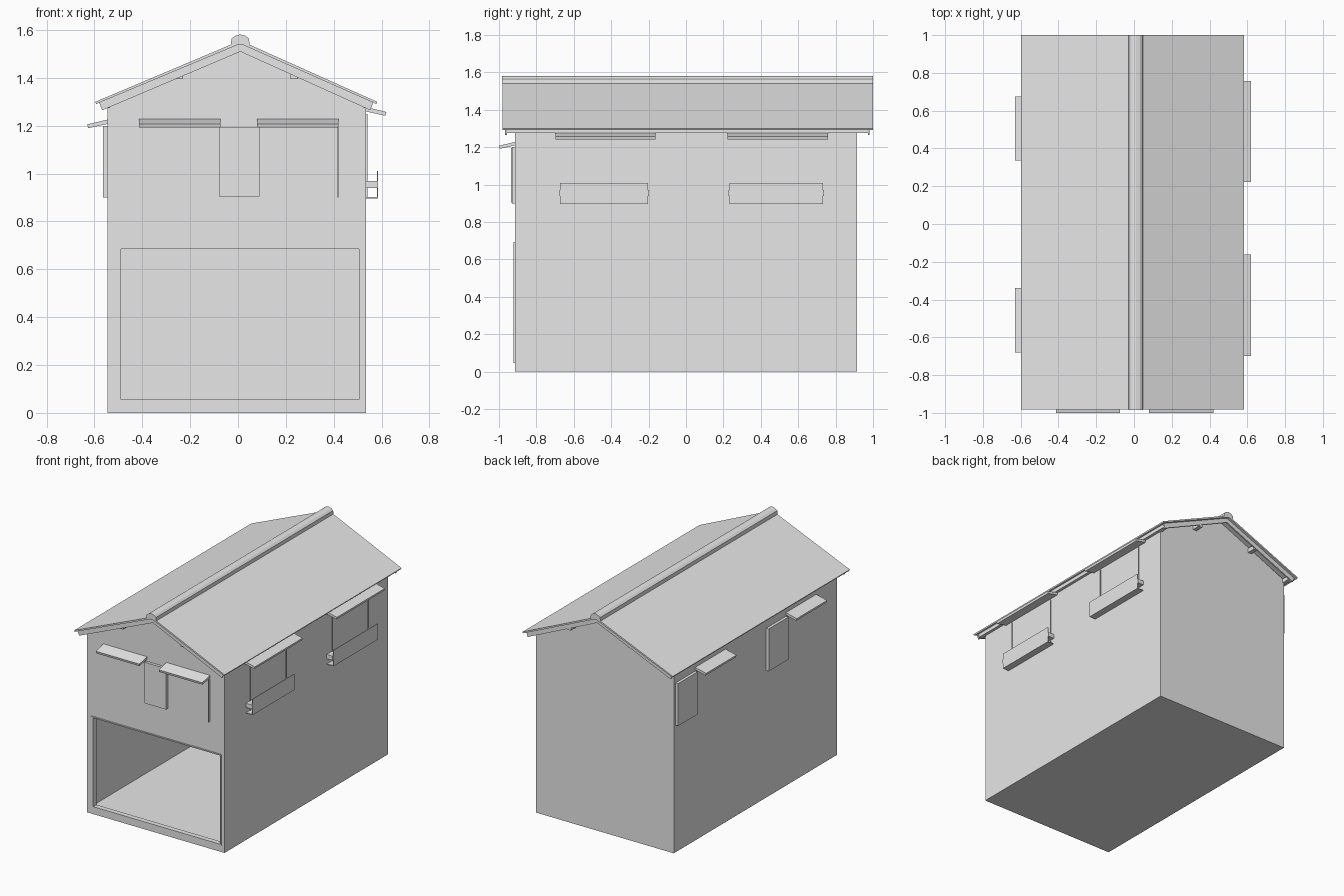
import bpy
import bmesh

cube = bpy.data.objects.get("Cube")
if cube:
    bpy.data.objects.remove(cube, do_unlink=True)

grey = bpy.data.materials.new("plain_grey")
grey.use_nodes = True
grey.diffuse_color = (0.8, 0.8, 0.8, 1)
grey.node_tree.nodes["Principled BSDF"].inputs["Base Color"].default_value = (0.8, 0.8, 0.8, 1)


def extrude(name, profile, start, end, axis="y"):
    """Extrude a (horizontal, z) profile along x or y."""
    bm = bmesh.new()
    rings = []
    for t in (start, end):
        rings.append([bm.verts.new((u, t, z) if axis == "y" else (t, u, z)) for u, z in profile])
    bm.faces.new(rings[0])
    bm.faces.new(rings[1])
    n = len(profile)
    for i in range(n):
        j = (i + 1) % n
        bm.faces.new((rings[0][i], rings[0][j], rings[1][j], rings[1][i]))
    bmesh.ops.recalc_face_normals(bm, faces=bm.faces)
    mesh = bpy.data.meshes.new(name)
    bm.to_mesh(mesh)
    bm.free()
    mesh.materials.append(grey)
    obj = bpy.data.objects.new(name, mesh)
    bpy.context.scene.collection.objects.link(obj)
    return obj


def box(name, x, y, z):
    return extrude(name, [(x[0], z[0]), (x[1], z[0]), (x[1], z[1]), (x[0], z[1])], *y)


LEFT, RIGHT, FRONT, BACK = -0.545, 0.535, -0.915, 0.915
RIDGE = 0.01

# House body with a hollow garage open to the front
body = extrude("house_body", [(LEFT, 0), (RIGHT, 0), (RIGHT, 1.3), (RIDGE, 1.54), (LEFT, 1.3)], FRONT, BACK)
room = box("garage_cutter", (-0.51, 0.51), (-1.1, 0.88), (0.05, 0.69))
cut = body.modifiers.new("garage_opening", "BOOLEAN")
cut.operation = "DIFFERENCE"
cut.solver = "EXACT"
cut.object = room
room.hide_render = True
room.hide_viewport = True
room.display_type = "WIRE"

# Garage door frame and side rail
frame_y = (FRONT - 0.006, FRONT + 0.03)
box("garage_rail", (-0.51, -0.49), frame_y, (0.05, 0.69))
box("garage_frame_right", (0.505, 0.512), frame_y, (0.05, 0.69))
box("garage_frame_sill", (-0.51, 0.51), frame_y, (0.046, 0.056))
box("garage_frame_top", (-0.51, 0.51), frame_y, (0.684, 0.692))

# Roof sheets, rake boards and purlins
extrude("roof", [(-0.597, 1.3), (RIDGE, 1.556), (0.582, 1.3), (0.578, 1.291), (RIDGE, 1.543), (-0.593, 1.291)],
        -0.982, 1.0)
rake = [(-0.58, 1.297), (RIDGE, 1.545), (0.565, 1.297), (0.553, 1.265), (RIDGE, 1.51), (-0.567, 1.265)]
for name, y in (("front", -0.968), ("back", 0.972)):
    extrude("rake_board_" + name, rake, y, y + 0.01)
for i, (x, z) in enumerate(((-0.55, 1.275), (-0.245, 1.396), (0.235, 1.396), (0.54, 1.275))):
    box(f"purlin_{i}", (x - 0.015, x + 0.015), (-0.96, 0.975), (z, z + 0.03))

# Ridge cap
extrude("ridge_cap", [(-0.03, 1.54), (-0.027, 1.564), (-0.012, 1.576), (0.01, 1.582), (0.032, 1.576),
                      (0.046, 1.564), (0.048, 1.54)], -0.984, 1.0)


def awning(name, wall, out, top, span, axis):
    """Sloping slab leaving the wall in the direction out."""
    tip = wall + 0.085 * out
    extrude(name, [(wall, top), (tip, top - 0.02), (tip - 0.004 * out, top - 0.036), (wall, top - 0.018)],
            *span, axis)


# Front windows: awnings, shared shutter and edge strip
for name, span in (("right", (-0.413, -0.073)), ("left", (0.08, 0.42))):
    awning("front_awning_" + name, FRONT, -1, 1.228, span, "x")
box("front_shutter", (-0.08, 0.09), (FRONT - 0.02, FRONT), (0.905, 1.195))
box("front_window_edge", (0.416, 0.42), (FRONT - 0.015, FRONT), (0.9, 1.2))

# Windows on the -x wall: awning with a shutter beside it
for name, y in (("front", -0.34), ("back", 0.675)):
    awning("side_awning_" + name, LEFT, -1, 1.226, (y - 0.34, y), "y")
    box("side_shutter_" + name, (LEFT - 0.02, LEFT), (y, y + 0.22), (0.9, 1.2))

# Windows on the +x wall: awning, edge strips and a planter
for name, mid in (("front", -0.43), ("back", 0.49)):
    shift = 0.015 if mid < 0 else -0.015
    awning("planter_awning_" + name, RIGHT, 1, 1.278, (mid - 0.268, mid + 0.268), "y")
    for side in (-1, 1):
        y = mid + 0.2 * side
        box(f"window_edge_{name}_{side}", (RIGHT, RIGHT + 0.006), (y - 0.002, y + 0.002), (0.9, 1.25))
    y0, y1 = mid - 0.25 + shift * 0.5, mid + 0.235 - shift * 0.5
    box("planter_front_" + name, (0.58, 0.585), (y0, y1), (0.9, 1.01))
    box("planter_base_" + name, (RIGHT, 0.585), (y0, y1), (0.897, 0.902))
    box("planter_bar_" + name, (RIGHT, 0.582), (y0 - 0.004, y1 + 0.004), (0.94, 0.97))
